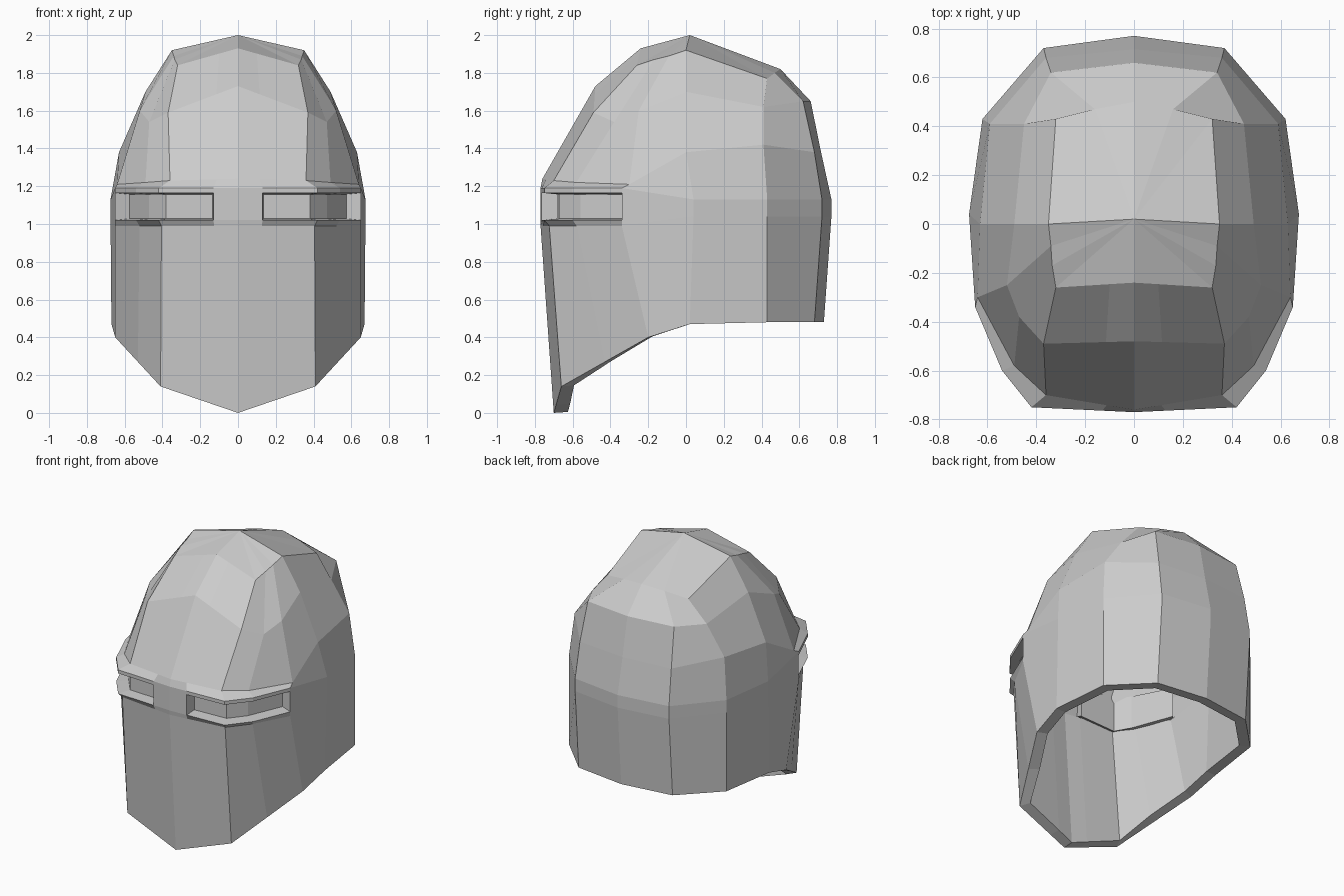
import bpy, bmesh
from mathutils import Vector

if "Cube" in bpy.data.objects:
    bpy.data.objects.remove(bpy.data.objects["Cube"])

# Half outlines run front centre -> right side -> back centre
rim = [(0, -.70, 0), (.41, -.66, .14), (.53, -.43, .27), (.65, -.20, .40),
       (.67, .02, .47), (.62, .43, .48), (.37, .68, .48), (0, .73, .48)]
plan = [(0, -.77), (.42, -.75), (.54, -.60), (.65, -.34),
        (.675, .04), (.62, .43), (.37, .72), (0, .77)]
brow = [(0, -.76, 1.24), (.36, -.70, 1.23), (.49, -.58, 1.22), (.64, -.30, 1.21),
        (.63, 0, 1.38), (.59, .41, 1.42), (.36, .68, 1.38), (0, .715, 1.38)]
dome = [(0, -.48, 1.73), (.37, -.49, 1.59), (.47, -.38, 1.54), (.52, -.25, 1.60),
        (.49, 0, 1.70), (.45, .41, 1.62), (.34, .62, 1.65), (0, .66, 1.65)]
crown = [(0, -.24, 1.93), (.32, -.26, 1.84), (.335, -.17, 1.87), (.34, -.09, 1.89),
         (.35, 0, 1.92), (.32, .43, 1.77), (.16, .47, 1.80), (0, .50, 1.82)]


def level(z_front, z_back, pull=0):
    """Plan outline at a height; pull draws the cheek corners inward."""
    row = []
    for i, (x, y) in enumerate(plan):
        k = 1 - pull if i in (1, 2) else 1
        row.append((x * k, y * k, z_front if i < 4 else z_back))
    return row


def with_nose(row):
    """Insert the nose-bridge column between the centre and the corner."""
    a, b = Vector(row[0]), Vector(row[1])
    return [a, a.lerp(b, .31)] + [Vector(p) for p in row[1:]]


rows = [rim, level(.99, 1.04, .035), level(1.02, 1.07), level(1.165, 1.10),
        level(1.19, 1.13), brow, dome, crown]

# Half shell with a fan to the apex
bm = bmesh.new()
grid = [[bm.verts.new(p) for p in with_nose(r)] for r in rows]
apex = bm.verts.new((0, .02, 2.0))
slit = []
for i in range(len(grid) - 1):
    for j in range(8):
        f = bm.faces.new((grid[i][j], grid[i][j + 1], grid[i + 1][j + 1], grid[i + 1][j]))
        if i == 2 and 1 <= j <= 3:
            slit.append(f)
for j in range(8):
    bm.faces.new((grid[-1][j], grid[-1][j + 1], apex))
bm.normal_update()

# Recessed eye slit
bmesh.ops.inset_region(bm, faces=slit, thickness=.008, depth=-.08, use_even_offset=True)

mesh = bpy.data.meshes.new("helmet_shell")
bm.to_mesh(mesh)
bm.free()
helmet = bpy.data.objects.new("helmet_shell", mesh)
bpy.context.collection.objects.link(helmet)

# Mirror, then give the wall thickness inward
m = helmet.modifiers.new("mirror", 'MIRROR')
m.use_clip = True
s = helmet.modifiers.new("wall", 'SOLIDIFY')
s.thickness = .075
s.offset = -1
